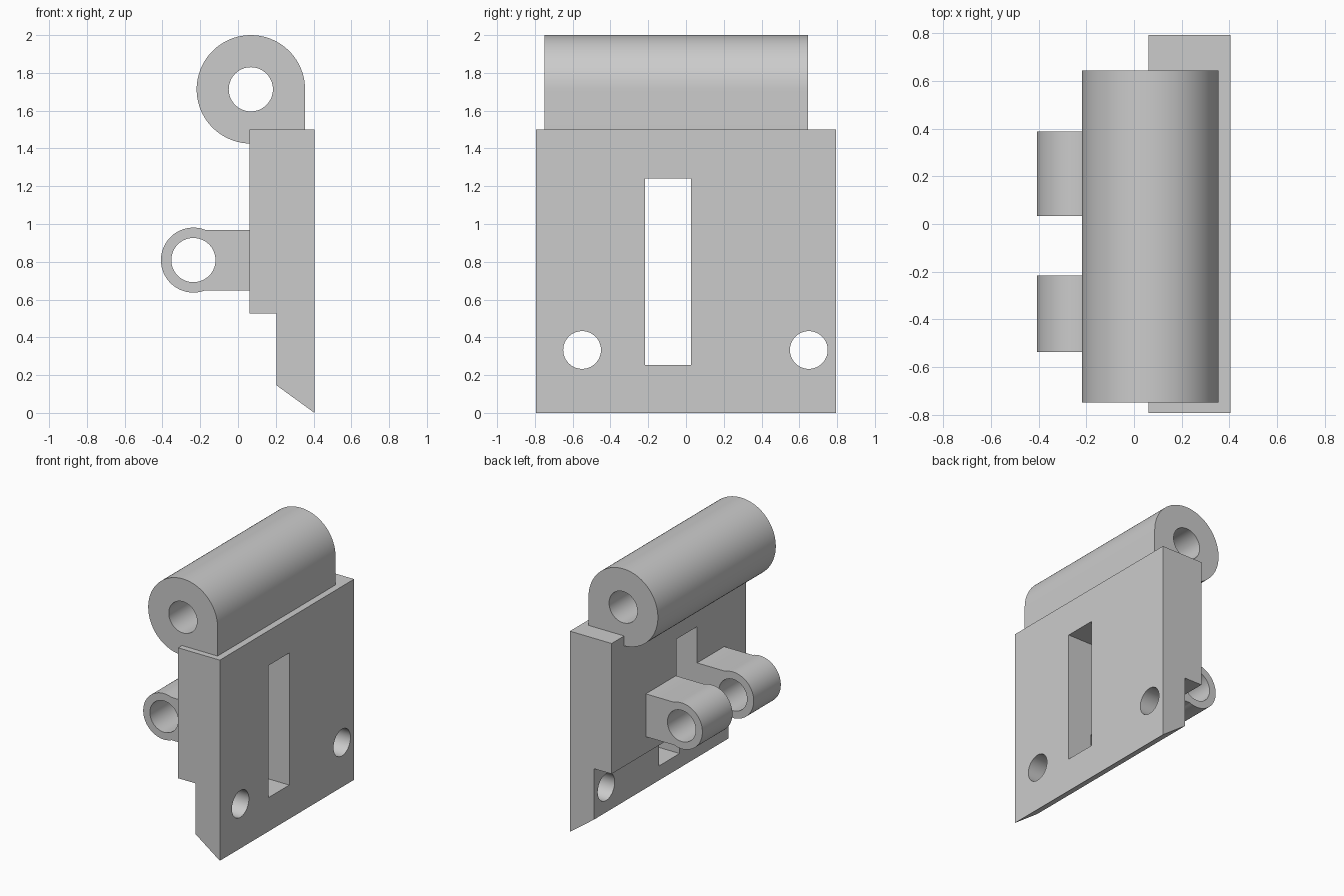
import bpy, bmesh, math
from mathutils import Vector

cube = bpy.data.objects.get("Cube")
if cube:
    bpy.data.objects.remove(cube, do_unlink=True)

grey = bpy.data.materials.new("plain grey")
grey.use_nodes = True
grey.diffuse_color = (0.6, 0.6, 0.6, 1)
grey.node_tree.nodes["Principled BSDF"].inputs["Base Color"].default_value = (0.6, 0.6, 0.6, 1)


def arc(cx, cz, r, start, end, steps=64):
    """Points along an arc in the xz plane, angles in degrees."""
    angles = [math.radians(start + (end - start) * i / steps) for i in range(steps + 1)]
    return [(cx + r * math.cos(a), cz + r * math.sin(a)) for a in angles]


def extrude_y(name, profile, y0, y1):
    """Solid made by sweeping an xz profile from y0 to y1."""
    bm = bmesh.new()
    face = bm.faces.new([bm.verts.new((x, y0, z)) for x, z in profile])
    swept = bmesh.ops.extrude_face_region(bm, geom=[face])["geom"]
    verts = [v for v in swept if isinstance(v, bmesh.types.BMVert)]
    bmesh.ops.translate(bm, verts=verts, vec=(0, y1 - y0, 0))
    bmesh.ops.recalc_face_normals(bm, faces=bm.faces)
    mesh = bpy.data.meshes.new(name)
    bm.to_mesh(mesh)
    bm.free()
    mesh.materials.append(grey)
    obj = bpy.data.objects.new(name, mesh)
    bpy.context.collection.objects.link(obj)
    return obj


def select_only(obj):
    bpy.ops.object.select_all(action="DESELECT")
    obj.select_set(True)
    bpy.context.view_layer.objects.active = obj


def cut(obj, cutter):
    """Subtract the cutter from the part, then discard the cutter."""
    cutter.hide_render = True
    mod = obj.modifiers.new("cut", "BOOLEAN")
    mod.operation = "DIFFERENCE"
    mod.solver = "EXACT"
    mod.object = cutter
    select_only(obj)
    bpy.ops.object.modifier_apply(modifier=mod.name)
    bpy.data.objects.remove(cutter, do_unlink=True)


def rod(location, radius, axis):
    bpy.ops.mesh.primitive_cylinder_add(vertices=64, radius=radius, depth=3, location=location)
    obj = bpy.context.object
    obj.rotation_euler = Vector(axis).to_track_quat("Z", "Y").to_euler()
    obj.data.materials.append(grey)
    return obj


def smooth(obj):
    select_only(obj)
    bpy.ops.object.shade_smooth_by_angle(angle=math.radians(25))


INNER, STEP, OUTER = 0.06, 0.205, 0.405

# Stepped plate with a bevelled lower edge
plate = extrude_y("plate", [(INNER, 1.5), (INNER, 0.525), (STEP, 0.525),
                            (STEP, 0.145), (OUTER, 0), (OUTER, 1.5)], -0.793, 0.793)
# Long slot through the plate
slot = extrude_y("slot_cutter", [(-1, 0.253), (1, 0.253), (1, 1.24), (-1, 1.24)], -0.217, 0.027)
cut(plate, slot)
# Two fixing holes
for y in (-0.55, 0.65):
    cut(plate, rod((0, y, 0.333), 0.1, (1, 0, 0)))
smooth(plate)

# Hinge barrel, with its straight outer side resting on the plate
bx, bz, br = 0.068, 1.713, 0.287
bottom = 360 - math.degrees(math.acos((INNER - bx) / br))
barrel = extrude_y("hinge_barrel", arc(bx, bz, br, 0, bottom) + [(INNER, 1.5), (bx + br, 1.5)],
                   -0.748, 0.645)
cut(barrel, rod((bx, 0, bz), 0.117, (0, 1, 0)))
smooth(barrel)

# Pair of pierced lugs on the inner face
lx, lz, lr, half = -0.236, 0.809, 0.172, 0.16
tip = math.degrees(math.asin(half / lr))
lug_profile = arc(lx, lz, lr, tip, 360 - tip) + [(INNER, lz - half), (INNER, lz + half)]
for name, y0, y1 in (("front_lug", -0.537, -0.217), ("rear_lug", 0.034, 0.389)):
    lug = extrude_y(name, lug_profile, y0, y1)
    cut(lug, rod((lx, 0, lz), 0.117, (0, 1, 0)))
    smooth(lug)
